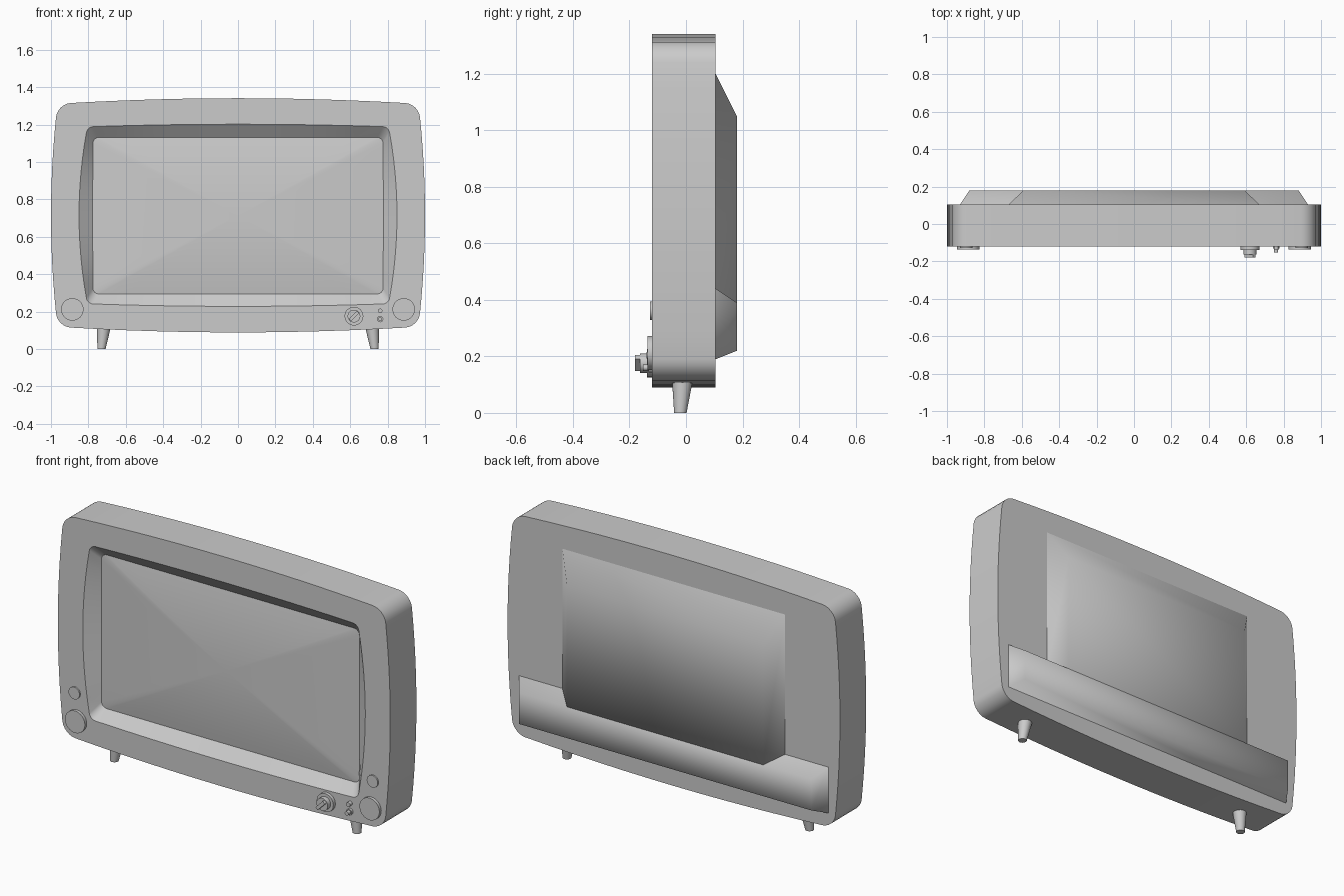
import bpy, bmesh, math
from mathutils import Vector, Matrix

if "Cube" in bpy.data.objects:
    bpy.data.objects.remove(bpy.data.objects["Cube"])

grey = bpy.data.materials.new("plain grey")
grey.diffuse_color = (0.6, 0.6, 0.6, 1)
grey.use_nodes = True
grey.node_tree.nodes["Principled BSDF"].inputs["Base Color"].default_value = grey.diffuse_color


def finish(name, bm, angle=30):
    bmesh.ops.recalc_face_normals(bm, faces=bm.faces)
    me = bpy.data.meshes.new(name)
    bm.to_mesh(me)
    bm.free()
    me.materials.append(grey)
    ob = bpy.data.objects.new(name, me)
    bpy.context.collection.objects.link(ob)
    bpy.ops.object.select_all(action='DESELECT')
    ob.select_set(True)
    bpy.context.view_layer.objects.active = ob
    if angle >= 180:
        bpy.ops.object.shade_smooth()
    elif angle > 0:
        bpy.ops.object.shade_smooth_by_angle(angle=math.radians(angle))
    return ob


def outline(cw, ch, r, bx, bz, n=12, m=6):
    """Rounded rectangle with softly bowed sides, as (x, z) points."""
    pts = []
    corners = [(1, 1), (-1, 1), (-1, -1), (1, -1)]
    for i, (sx, sz) in enumerate(corners):
        arc = []
        for k in range(m + 1):
            a = math.pi / 2 * (i + k / m)
            arc.append(Vector((sx * (cw - r) + r * math.cos(a),
                               sz * (ch - r) + r * math.sin(a))))
        pts += arc
        nx, nz = corners[(i + 1) % 4]
        a = math.pi / 2 * (i + 1)
        end = Vector((nx * (cw - r) + r * math.cos(a), nz * (ch - r) + r * math.sin(a)))
        pts += [arc[-1].lerp(end, k / n) for k in range(1, n)]
    return [(x + bx * (1 - (z / ch) ** 2) * x / cw,
             z + bz * (1 - (x / cw) ** 2) * z / ch) for x, z in pts]


def ring(bm, pts, y, zc, s=1.0):
    return [bm.verts.new((x * s, y, zc + z * s)) for x, z in pts]


def bridge(bm, a, b):
    for i in range(len(a)):
        j = (i + 1) % len(a)
        bm.faces.new((a[i], a[j], b[j], b[i]))


# Cabinet with recessed front surround
bm = bmesh.new()
shell = outline(0.965, 0.596, 0.07, 0.035, 0.03)
rim = outline(0.805, 0.473, 0.03, 0.045, 0.014)
glass = outline(0.775, 0.418, 0.03, 0.002, 0.001)
EDGE_Y = -0.065
loops = [ring(bm, shell, 0.105, 0.715), ring(bm, shell, -0.12, 0.715),
         ring(bm, rim, -0.12, 0.715), ring(bm, glass, EDGE_Y, 0.713)]
bm.faces.new(loops[0])
for a, b in zip(loops, loops[1:]):
    bridge(bm, a, b)
finish("cabinet", bm)

# Gently domed screen
bm = bmesh.new()
prev = ring(bm, glass, EDGE_Y, 0.713)
for t in (0.9, 0.75, 0.6, 0.45, 0.3, 0.15):
    cur = ring(bm, glass, EDGE_Y - 0.035 * (1 - t * t), 0.713, t)
    bridge(bm, prev, cur)
    prev = cur
tip = bm.verts.new((0, EDGE_Y - 0.035, 0.713))
for i in range(len(prev)):
    bm.faces.new((prev[i], prev[(i + 1) % len(prev)], tip))
screen = finish("screen", bm)
# keep the open surface facing forward
if screen.data.polygons[0].normal.y > 0:
    screen.data.flip_normals()


def hump(name, w0, z0, z1, w1, z2, z3):
    """Tapered housing on the back: base w0, z0-z1, outer face w1, z2-z3."""
    bm = bmesh.new()
    a, b = [[bm.verts.new(p) for p in ((-w, y, lo), (w, y, lo), (w, y, hi), (-w, y, hi))]
            for w, y, lo, hi in ((w0, 0.105, z0, z1), (w1, 0.18, z2, z3))]
    bridge(bm, a, b)
    bm.faces.new(b)
    ob = finish(name, bm, 180)
    if ob.data.polygons[-1].normal.y < 0:
        ob.data.flip_normals()


hump("back_housing", 0.67, 0.38, 1.20, 0.59, 0.39, 1.05)
hump("lower_back_housing", 0.93, 0.19, 0.44, 0.88, 0.22, 0.39)


def disc(name, x, z, tiers, seg=32):
    """Stepped round control facing forward; tiers are (radius, front y)."""
    bm = bmesh.new()
    y = -0.115
    for r, front in tiers:
        mat = Matrix.Translation((x, (y + front) / 2, z)) @ Matrix.Rotation(math.pi / 2, 4, 'X')
        bmesh.ops.create_cone(bm, cap_ends=True, segments=seg, radius1=r, radius2=r,
                              depth=y - front, matrix=mat)
        y = front
    return finish(name, bm)


for side, s in (("left", -1), ("right", 1)):
    # Round plates near the lower corners
    disc(side + "_large_plate", s * 0.886, 0.212, [(0.06, -0.136)])
    disc(side + "_small_plate", s * 0.897, 0.362, [(0.033, -0.128)])
    # Tapered foot, splayed a little outward
    bm = bmesh.new()
    lo, hi = [[bm.verts.new((s * cx + r * math.cos(k * math.pi / 12),
                             cy + r * math.sin(k * math.pi / 12), z)) for k in range(24)]
              for cx, cy, r, z in ((0.73, -0.02, 0.022, 0.0), (0.716, -0.012, 0.038, 0.125))]
    bridge(bm, lo, hi)
    bm.faces.new(lo)
    bm.faces.new(hi)
    finish(side + "_foot", bm)

# Tuning dial with diagonal grip
disc("dial", 0.62, 0.176, [(0.05, -0.138), (0.034, -0.163)])
bm = bmesh.new()
bmesh.ops.create_cube(bm, size=1, matrix=Matrix.Translation((0.62, -0.169, 0.176))
                      @ Matrix.Rotation(-math.pi / 4, 4, 'Y')
                      @ Matrix.Diagonal((0.062, 0.022, 0.018, 1)))
finish("dial_grip", bm, 0)

# Small push buttons
disc("upper_button", 0.76, 0.204, [(0.012, -0.14)], 20)
disc("lower_button", 0.76, 0.16, [(0.017, -0.132), (0.011, -0.153)], 20)
